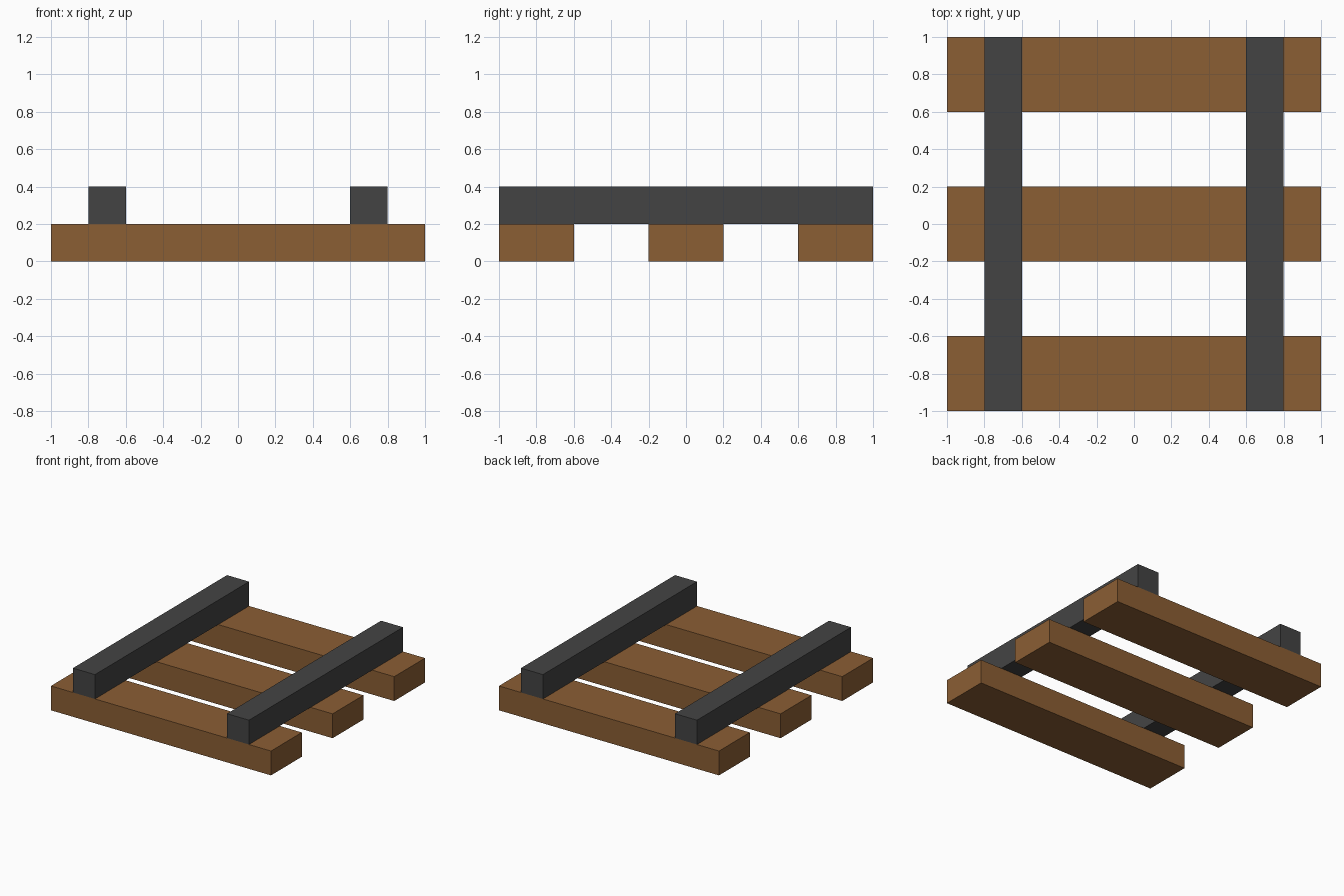
import bpy

if "Cube" in bpy.data.objects:
    bpy.data.objects.remove(bpy.data.objects["Cube"])


def make_material(name, color):
    mat = bpy.data.materials.new(name)
    mat.diffuse_color = (*color, 1.0)
    mat.use_nodes = True
    mat.node_tree.nodes["Principled BSDF"].inputs["Base Color"].default_value = mat.diffuse_color
    return mat


def add_box(name, center, size, mat):
    bpy.ops.mesh.primitive_cube_add(size=1, location=center)
    obj = bpy.context.object
    obj.name = name
    obj.scale = size
    bpy.ops.object.transform_apply(location=False, rotation=False, scale=True)
    obj.data.materials.append(mat)
    return obj


wood = make_material("brown_wood", (0.258, 0.112, 0.0343))
steel = make_material("dark_steel", (0.0578, 0.0578, 0.0578))

# Three wooden ties running across the track
for label, y in (("front", -0.8), ("middle", 0.0), ("back", 0.8)):
    add_box(f"{label}_tie", (0, y, 0.1), (2.0, 0.4, 0.2), wood)

# Two steel rails resting on the ties
for label, x in (("left", -0.7), ("right", 0.7)):
    add_box(f"{label}_rail", (x, 0, 0.3), (0.2, 2.0, 0.2), steel)
